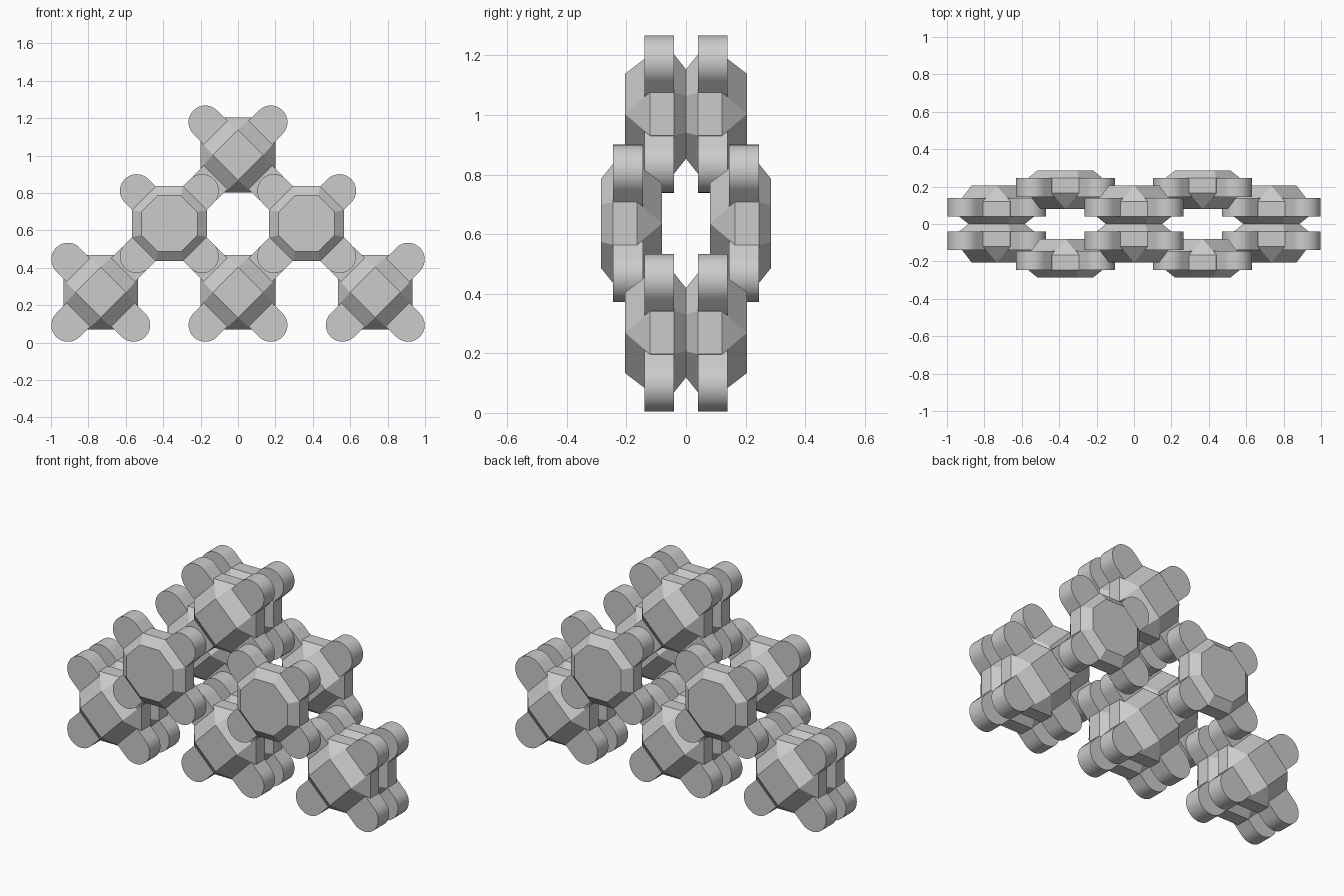
import bpy, bmesh
from math import pi, cos, sin
from mathutils import Matrix

cube = bpy.data.objects.get("Cube")
if cube:
    bpy.data.objects.remove(cube, do_unlink=True)

grey = bpy.data.materials.new("plain grey")
grey.use_nodes = True
colour = (0.6, 0.6, 0.6, 1)
grey.diffuse_color = colour
grey.node_tree.nodes["Principled BSDF"].inputs["Base Color"].default_value = colour


def octagon(half, flat, y):
    pts = []
    for s in (-1, 1):
        for t in (-1, 1):
            pts += [(s * half, y, t * flat), (s * flat, y, t * half)]
    return pts


# Faceted body: bevelled octagon on one side, raised diamond on the other
def add_body(bm):
    tip, top = 0.135, 0.205
    pts = octagon(0.15, 0.062, 0) + octagon(0.2, 0.072, 0.04) + octagon(0.2, 0.072, 0.12)
    pts += [(tip, top, 0), (-tip, top, 0), (0, top, tip), (0, top, -tip)]
    verts = [bm.verts.new(p) for p in pts]
    bmesh.ops.convex_hull(bm, input=verts)
    bmesh.ops.dissolve_limit(bm, angle_limit=0.02, verts=bm.verts[:], edges=bm.edges[:])


# Round-ended lug reaching out along a diagonal
def add_lug(bm, angle):
    radius, reach, root, steps = 0.089, 0.248, 0.15, 20
    outline = [(root, -radius)]
    for i in range(steps + 1):
        a = -pi / 2 + pi * i / steps
        outline.append((reach + radius * cos(a), radius * sin(a)))
    outline.append((root, radius))
    turn = Matrix.Rotation(angle, 4, 'Y')
    face = bm.faces.new([bm.verts.new(turn @ Matrix.Translation((x, 0.04, z)).translation)
                         for x, z in outline])
    ext = bmesh.ops.extrude_face_region(bm, geom=[face], use_keep_orig=True)
    moved = [g for g in ext["geom"] if isinstance(g, bmesh.types.BMVert)]
    bmesh.ops.translate(bm, verts=moved, vec=(0, 0.1, 0))


bm = bmesh.new()
add_body(bm)
for k in range(4):
    add_lug(bm, pi / 4 + k * pi / 2)
bmesh.ops.recalc_face_normals(bm, faces=bm.faces[:])
mesh = bpy.data.meshes.new("link")
bm.to_mesh(mesh)
bm.free()
mesh.materials.append(grey)


def place(name, x, y, z, turned):
    ob = bpy.data.objects.new(name, mesh)
    ob.location = (x, y, z)
    ob.rotation_euler = (0, 0, pi if turned else 0)
    bpy.context.collection.objects.link(ob)
    return ob


# Triangular layout; the middle row sits outside and faces inward
step, base, outer = 0.367, 0.269, 0.285
inner_links = [("lower_right", -2, 0), ("lower_middle", 0, 0), ("lower_left", 2, 0), ("top", 0, 2)]
outer_links = [("middle_right", -1, 1), ("middle_left", 1, 1)]
for side, s in (("front", -1), ("back", 1)):
    for name, i, j in inner_links:
        ob = place(f"{name}_link_{side}", i * step, 0, base + j * step, s < 0)
    for name, i, j in outer_links:
        place(f"{name}_link_{side}", i * step, s * outer, base + j * step, s > 0)

# Smooth the round ends, keep facets crisp
bpy.ops.object.select_all(action='DESELECT')
ob.select_set(True)
bpy.context.view_layer.objects.active = ob
bpy.ops.object.shade_smooth_by_angle(angle=0.35)
